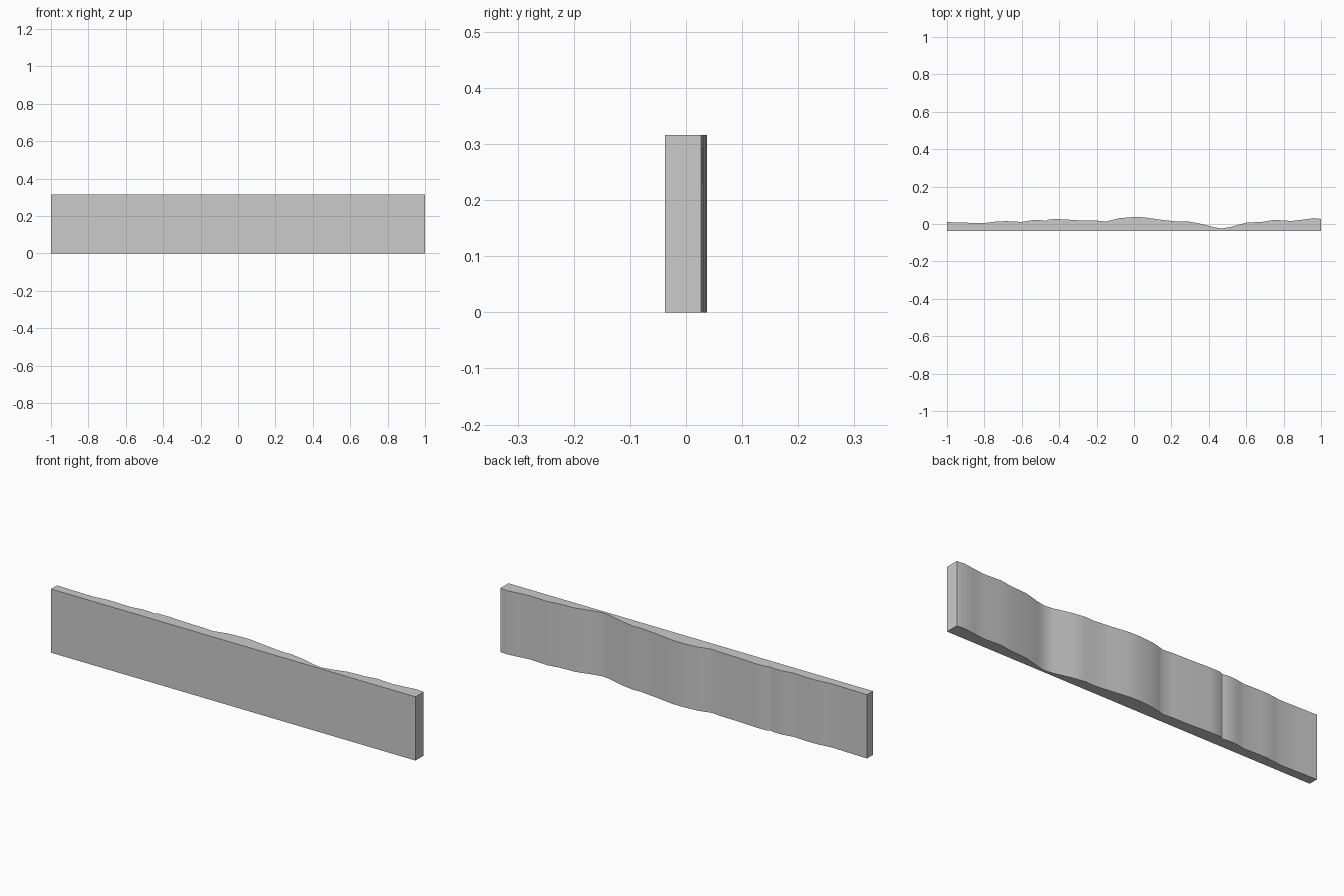
import bpy
import bmesh

cube = bpy.data.objects.get("Cube")
if cube:
    bpy.data.objects.remove(cube, do_unlink=True)

HEIGHT = 0.316
FRONT = -0.037

# Wavy back edge, left to right as (x, y)
wave = [(-1, .01), (-.9, .007), (-.8, .005), (-.77, .009), (-.73, .014), (-.68, .015),
        (-.6, .011), (-.57, .016), (-.54, .021), (-.5, .021), (-.475, .016), (-.455, .025),
        (-.4, .026), (-.3, .02), (-.2, .018), (-.15, .013), (-.12, .021), (-.08, .031),
        (0, .037), (.05, .036), (.15, .022), (.24, .012), (.28, .015), (.35, .003),
        (.43, -.018), (.47, -.024), (.52, -.015), (.6, .007), (.69, .012), (.75, .022),
        (.84, .016), (.9, .023), (.96, .031), (1, .027)]
outline = [(-1, FRONT), (1, FRONT)] + wave[::-1]

# Plain grey material
grey = bpy.data.materials.new("plain_grey")
grey.use_nodes = True
color = (0.6, 0.6, 0.6, 1)
grey.diffuse_color = color
grey.node_tree.nodes["Principled BSDF"].inputs["Base Color"].default_value = color

# Strip with a flat front, extruded upward from its outline
bm = bmesh.new()
base = bm.faces.new([bm.verts.new((x, y, 0)) for x, y in outline])
top = bmesh.ops.extrude_face_region(bm, geom=[base], use_keep_orig=True)
top_verts = [v for v in top["geom"] if isinstance(v, bmesh.types.BMVert)]
bmesh.ops.translate(bm, verts=top_verts, vec=(0, 0, HEIGHT))
bmesh.ops.recalc_face_normals(bm, faces=bm.faces)

mesh = bpy.data.meshes.new("wavy_strip")
bm.to_mesh(mesh)
bm.free()
mesh.materials.append(grey)
strip = bpy.data.objects.new("wavy_strip", mesh)
bpy.context.collection.objects.link(strip)

# Smooth the wave while the corners stay sharp
bpy.ops.object.select_all(action="DESELECT")
strip.select_set(True)
bpy.context.view_layer.objects.active = strip
bpy.ops.object.shade_smooth_by_angle()
